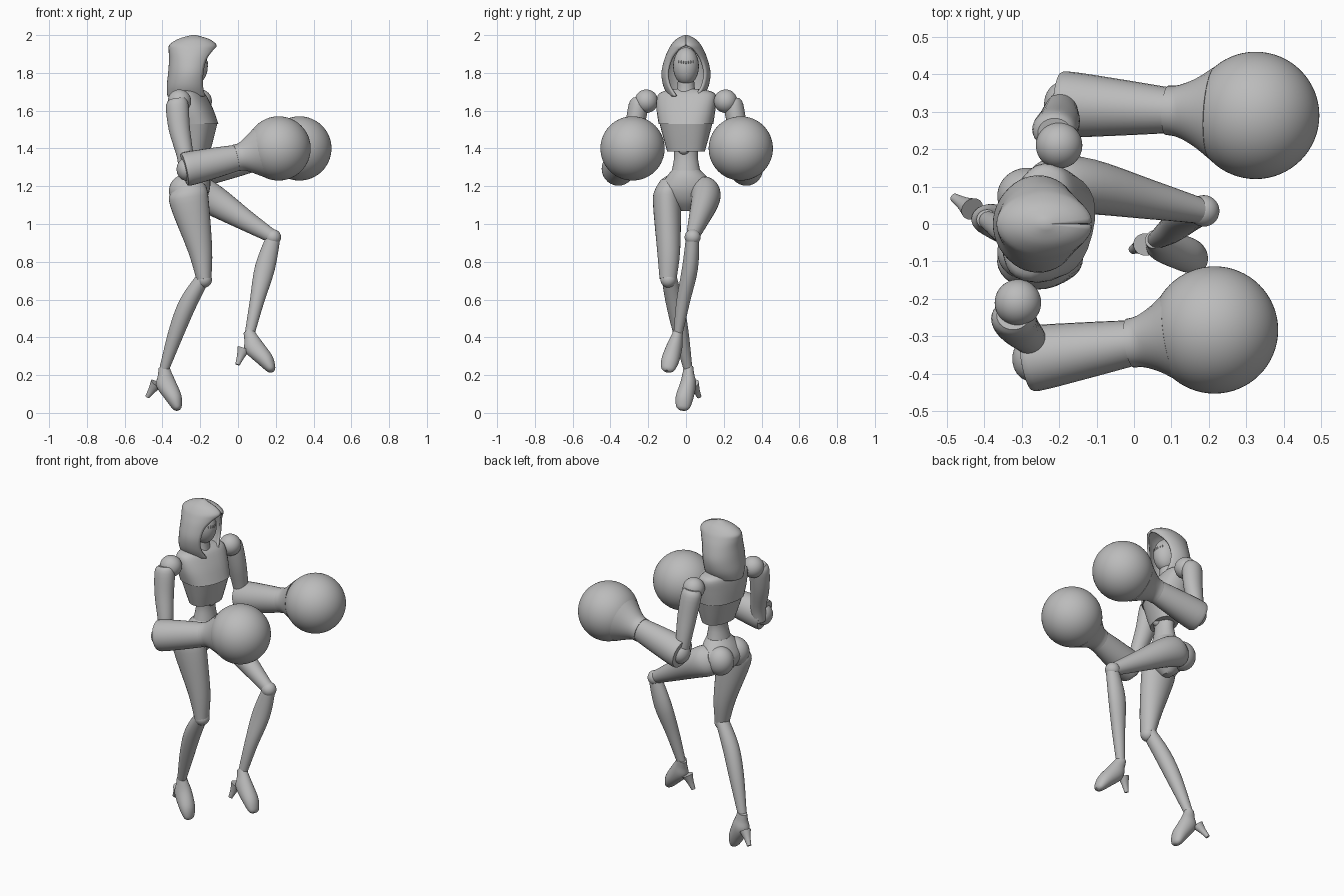
import bpy, bmesh, math
from mathutils import Vector, Matrix

if "Cube" in bpy.data.objects:
    bpy.data.objects.remove(bpy.data.objects["Cube"])

grey = bpy.data.materials.new("plain_grey")
grey.use_nodes = True
tone = (0.5, 0.5, 0.5, 1)
grey.diffuse_color = tone
grey.node_tree.nodes["Principled BSDF"].inputs["Base Color"].default_value = tone
parts = []


def finish(name, bm):
    bmesh.ops.recalc_face_normals(bm, faces=bm.faces)
    me = bpy.data.meshes.new(name)
    bm.to_mesh(me)
    bm.free()
    me.materials.append(grey)
    ob = bpy.data.objects.new(name, me)
    bpy.context.collection.objects.link(ob)
    parts.append(ob)
    return ob


def smooth_rows(rows, steps):
    # Catmull-Rom interpolation between stations
    pts = [Vector(r) for r in rows]
    out = []
    for i in range(len(pts) - 1):
        p1, p2 = pts[i], pts[i + 1]
        m1 = (p2 - pts[max(i - 1, 0)]) * 0.5
        m2 = (pts[min(i + 2, len(pts) - 1)] - p1) * 0.5
        for k in range(steps):
            t = k / steps
            out.append(p1 * (2*t**3 - 3*t*t + 1) + m1 * (t**3 - 2*t*t + t)
                       + p2 * (3*t*t - 2*t**3) + m2 * (t**3 - t*t))
    return out + [pts[-1]]


def loft(name, rows, axis=None, yaw=0, power=2, n=28, steps=4):
    # Each row: centre x, y, z, half depth, half width
    axis = Vector(axis or Vector(rows[-1][:3]) - Vector(rows[0][:3])).normalized()
    u = Vector((0, 1, 0)).cross(axis).normalized()
    v = axis.cross(u)
    spin = Matrix.Rotation(math.radians(yaw), 3, 'Z')
    bm = bmesh.new()
    rings = []
    for r in smooth_rows(rows, steps):
        ring = []
        for k in range(n):
            t = math.tau * k / n
            c, s = math.cos(t), math.sin(t)
            c = math.copysign(abs(c) ** (2 / power), c)
            s = math.copysign(abs(s) ** (2 / power), s)
            ring.append(bm.verts.new(Vector(r[:3]) + spin @ (u * c * r[3] + v * s * r[4])))
        rings.append(ring)
    for a, b in zip(rings, rings[1:]):
        for k in range(n):
            j = (k + 1) % n
            bm.faces.new((a[k], a[j], b[j], b[k]))
    bm.faces.new(rings[0])
    bm.faces.new(rings[-1])
    return finish(name, bm)


def ball(name, centre, size, seg=24):
    bm = bmesh.new()
    bmesh.ops.create_uvsphere(bm, u_segments=seg * 2, v_segments=seg, radius=1)
    bmesh.ops.scale(bm, vec=size if isinstance(size, tuple) else (size,) * 3, verts=bm.verts)
    bmesh.ops.translate(bm, vec=centre, verts=bm.verts)
    return finish(name, bm)


# Hood: open arcs stacked upward (height, centre x, depth, width, opening angle)
hood_rows = [(1.675, -.262, .112, .092, 38), (1.73, -.262, .115, .12, 48),
             (1.8, -.255, .115, .13, 51), (1.87, -.248, .117, .115, 46),
             (1.92, -.242, .125, .095, 28), (1.95, -.238, .124, .078, 2),
             (1.98, -.235, .08, .05, 1), (2.0, -.235, .012, .01, 1)]
bm = bmesh.new()
grid = []
for z, cx, rx, ry, gap in smooth_rows(hood_rows, 4):
    gap = math.radians(max(gap, 1))
    angles = [gap + (math.tau - 2 * gap) * k / 32 for k in range(33)]
    grid.append([bm.verts.new((cx + rx * math.cos(t), ry * math.sin(t), z)) for t in angles])
for a, b in zip(grid, grid[1:]):
    for k in range(32):
        bm.faces.new((a[k], a[k + 1], b[k + 1], b[k]))
bm.faces.new(grid[-1])
hood = finish("hood", bm)
shell = hood.modifiers.new("thickness", 'SOLIDIFY')
shell.thickness, shell.offset = 0.012, -1

# Head, mouth stitching and neck
ball("face", (-.235, 0, 1.835), (.075, .068, .1))
for k in range(-3, 4):
    y = k * .013
    x = -.235 + .075 * math.sqrt(1 - (y / .068) ** 2 - .04)
    ball("mouth_stitch", (x, y, 1.853 + abs(k) * .002), (.003, .002, .009), 4)
loft("neck", [(-.25, 0, 1.66, .06, .075), (-.245, 0, 1.71, .045, .048),
              (-.24, 0, 1.8, .04, .042)], axis=(0, 0, 1))

# Torso plates, turned slightly toward the right
loft("lower_chest", [(-.22, 0, 1.385, .068, .1), (-.222, 0, 1.45, .088, .118),
                     (-.225, 0, 1.535, .112, .14)], axis=(0, 0, 1), yaw=-14, power=2.4)
loft("upper_chest", [(-.225, 0, 1.53, .117, .144), (-.242, 0, 1.61, .102, .157),
                     (-.258, .005, 1.68, .08, .157), (-.26, .005, 1.705, .058, .12),
                     (-.255, 0, 1.715, .04, .06)], axis=(0, 0, 1), yaw=-14, power=2.4)
ball("breastbone_point", (-.185, -.01, 1.405), (.036, .035, .04))
loft("waist", [(-.22, 0, 1.42, .052, .068), (-.22, 0, 1.35, .05, .063),
               (-.222, 0, 1.27, .065, .078)], axis=(0, 0, 1))
loft("pelvis", [(-.222, 0, 1.285, .062, .075), (-.235, .005, 1.24, .088, .115),
                (-.25, .005, 1.18, .1, .145), (-.25, 0, 1.12, .075, .1),
                (-.245, 0, 1.07, .025, .03)], axis=(0, 0, 1))
for side, y in (("right", -.075), ("left", .075)):
    ball(side + "_buttock", (-.285, y, 1.175), (.08, .075, .085))

# Arms: shoulder joint, upper arm, forearm, cuff and glove
for side, s, shift in (("right", -1, 0), ("left", 1, .11)):
    sx = -.31 + shift
    ex = -.275 + (.085 if s > 0 else 0)
    ey = s * (.36 if s < 0 else .32)
    gx, gy = (.215, -.283) if s < 0 else (.325, .29)
    ball(side + "_shoulder", (sx, s * .21, 1.65), .062)
    loft(side + "_upper_arm", [(sx - .012, s * .243, 1.66, .045, .04),
                               (sx - .012, s * .252, 1.625, .06, .052),
                               (sx, s * .275, 1.5, .056, .05),
                               (ex - .005, s * .305, 1.36, .044, .043),
                               (ex, s * .315, 1.28, .04, .04)])
    elbow = Vector((ex, ey, 1.29))
    glove = Vector((gx, gy, 1.4))
    span = glove - elbow

    def station(t, a, b):
        return (*(elbow + span * t), a, b)
    loft(side + "_forearm", [station(-.02, .08, .078), station(.02, .09, .088),
                             station(.3, .081, .075), station(.57, .068, .06)])
    loft(side + "_glove_cuff", [station(.54, .072, .066), station(.6, .074, .07),
                                station(.69, .1, .092), station(.78, .13, .125)])
    ball(side + "_glove", glove, .17, 32)
    ball(side + "_elbow", elbow, (.05, .06, .06))

# Right leg, standing
loft("right_thigh", [(-.262, -.085, 1.23, .06, .05), (-.262, -.092, 1.18, .095, .072),
                     (-.257, -.1, 1.11, .103, .075), (-.2, -.092, .86, .064, .061),
                     (-.18, -.095, .71, .04, .045)])
ball("right_knee", (-.18, -.093, .705), .042)
loft("right_shin", [(-.182, -.09, .72, .036, .04), (-.26, -.062, .59, .047, .046),
                    (-.322, -.03, .44, .043, .042), (-.39, .01, .235, .026, .024)])

# Left leg, raised forward
loft("left_thigh", [(-.27, .1, 1.19, .06, .05), (-.22, .102, 1.17, .09, .08),
                    (-.12, .1, 1.12, .081, .074), (.04, .066, 1.02, .056, .053),
                    (.18, .035, .935, .036, .034)])
ball("left_knee", (.186, .035, .93), .042)
loft("left_shin", [(.19, .035, .94, .036, .034), (.143, .022, .77, .053, .042),
                   (.1, -.015, .59, .038, .036), (.062, -.042, .42, .026, .024)])


# High-heeled feet
def foot(side, ankle, toe, heel_root, heel_tip):
    ankle, toe, root, tip = map(Vector, (ankle, toe, heel_root, heel_tip))
    back = (root - ankle.lerp(toe, .35)) * .3
    rows = []
    for t, shift, a, b in ((-.05, 0, .028, .025), (.12, .4, .037, .031), (.35, .9, .052, .042),
                           (.7, .1, .043, .047), (.93, 0, .026, .036), (1, 0, .012, .018)):
        rows.append((*(ankle.lerp(toe, t) + back * shift), a, b))
    loft(side + "_foot", rows)
    loft(side + "_heel", [(*root, .034, .03), (*root.lerp(tip, .5), .02, .018),
                          (*tip, .012, .012)])


foot("right", (-.39, .012, .235), (-.317, -.018, .015), (-.432, .04, .155), (-.48, .07, .085))
foot("left", (.06, -.043, .425), (.183, -.1, .22), (.03, -.055, .34), (-.003, -.068, .255))

# Smooth shading with crisp plate edges
bpy.ops.object.select_all(action='DESELECT')
for ob in parts:
    ob.select_set(True)
bpy.context.view_layer.objects.active = parts[0]
bpy.ops.object.shade_smooth_by_angle(angle=math.radians(40))
